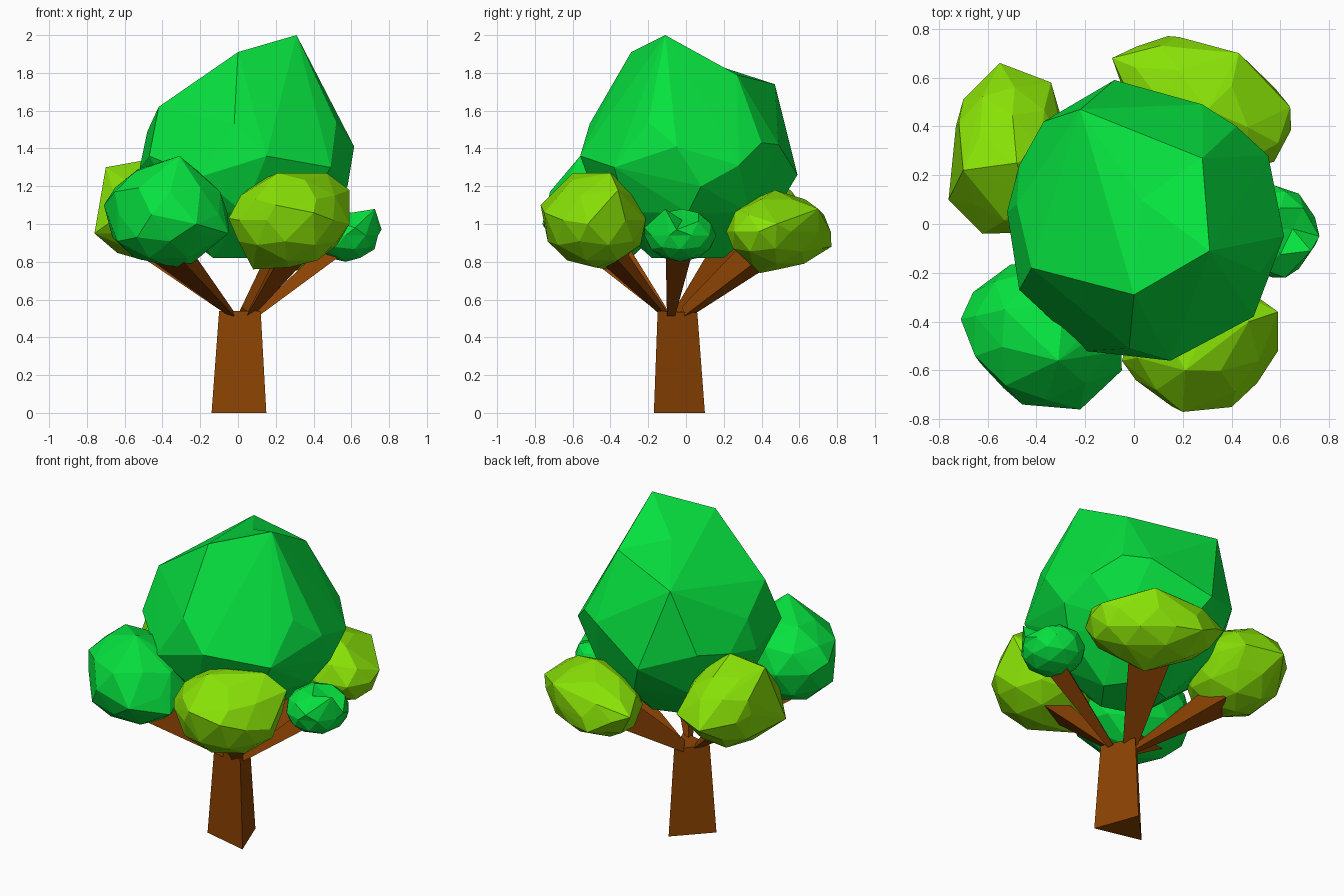
import bpy, bmesh, math
from mathutils import Vector, Matrix

if "Cube" in bpy.data.objects:
    bpy.data.objects.remove(bpy.data.objects["Cube"])


def material(name, rgb):
    m = bpy.data.materials.new(name)
    m.diffuse_color = (*rgb, 1)
    m.use_nodes = True
    m.node_tree.nodes["Principled BSDF"].inputs["Base Color"].default_value = m.diffuse_color
    return m


GREEN = material("leaf_green", (0.002, 0.76, 0.05))
LIME = material("leaf_lime", (0.25, 0.76, 0.002))
BROWN = material("bark", (0.26, 0.055, 0.001))


def finish(bm, name, mat):
    bmesh.ops.recalc_face_normals(bm, faces=bm.faces)
    me = bpy.data.meshes.new(name)
    bm.to_mesh(me)
    bm.free()
    me.materials.append(mat)
    ob = bpy.data.objects.new(name, me)
    bpy.context.collection.objects.link(ob)
    return ob


def hull(bm):
    res = bmesh.ops.convex_hull(bm, input=bm.verts[:])
    junk = [g for g in res["geom_interior"] + res["geom_unused"]
            if isinstance(g, bmesh.types.BMVert)]
    bmesh.ops.delete(bm, geom=list(set(junk)), context='VERTS')


def clump(name, mat, centre, radii, pulls, turn=0, convex=True):
    """Low-poly ball with a few corners pulled to given places."""
    bm = bmesh.new()
    bmesh.ops.create_icosphere(bm, subdivisions=2, radius=1.0)
    bm.transform(Matrix.Translation(centre) @ Matrix.Rotation(math.radians(turn), 4, 'Z')
                 @ Matrix.Diagonal((*radii, 1)))
    free = set(bm.verts)
    for p in pulls:
        v = min(free, key=lambda q: (q.co - Vector(p)).length)
        v.co = p
        free.discard(v)
    if convex:
        bmesh.ops.delete(bm, geom=bm.edges[:], context='EDGES_FACES')
        hull(bm)
    return finish(bm, name, mat)


def prism(name, low, high):
    """Three-sided tapered solid between two triangles."""
    bm = bmesh.new()
    a = [bm.verts.new(p) for p in low]
    b = [bm.verts.new(p) for p in high]
    bm.faces.new(a)
    bm.faces.new(b)
    for i in range(3):
        j = (i + 1) % 3
        bm.faces.new((a[i], a[j], b[j], b[i]))
    return finish(bm, name, BROWN)


# Trunk: tapered triangular post
prism("trunk",
      [(0.15, -0.17, 0), (0.05, 0.10, 0), (-0.14, -0.10, 0)],
      [(0.12, -0.15, 0.54), (0.04, 0.06, 0.53), (-0.10, -0.09, 0.54)])


# Branches: thin at the trunk, wide where they meet the leaves, flat underneath
def branch(name, start, end, r0, r1):
    s, e = Vector(start), Vector(end)
    d = (e - s).normalized()
    side = d.cross(Vector((0, 0, 1))).normalized()
    up = side.cross(d)

    def tri(c, r):
        return [c + r * (0.8 * math.cos(t) * up + math.sin(t) * side)
                for t in (math.radians(120 * k) for k in range(3))]
    prism(name, tri(s, r0), tri(e, r1))


branch("branch_front_left", (-0.03, -0.10, 0.52), (-0.38, -0.41, 0.88), 0.025, 0.15)
branch("branch_front_right", (0.06, -0.11, 0.52), (0.29, -0.42, 0.87), 0.025, 0.11)
branch("branch_right", (0.10, -0.08, 0.52), (0.52, -0.04, 0.86), 0.025, 0.08)
branch("branch_back_right", (0.03, 0.0, 0.53), (0.23, 0.40, 0.85), 0.05, 0.14)
branch("branch_back_left", (-0.03, -0.06, 0.52), (-0.44, 0.22, 0.88), 0.025, 0.13)

# Main crown: faceted hull through its key corners, rounded off underneath
peak, back_peak = Vector((0.31, -0.11, 2.0)), Vector((-0.22, 0.47, 1.74))
crown = [peak, back_peak, (0, -0.29, 1.91), (0.28, 0.27, 1.79),
         (-0.02, -0.51, 1.53), (0.52, -0.20, 1.54), (-0.42, -0.18, 1.62), (-0.47, -0.27, 1.36),
         (-0.48, 0.08, 1.49), (0.28, 0.49, 1.42), (0.15, -0.56, 1.36), (-0.20, -0.52, 1.25),
         (-0.52, 0.05, 1.30), (-0.47, 0.24, 1.33), (-0.37, 0.42, 1.36), (-0.08, 0.59, 1.26),
         (0.42, 0.40, 1.43), (0.55, 0.28, 1.31), (0.615, -0.05, 1.41), (0.58, 0.08, 1.20),
         (0.49, -0.38, 1.30)]
for n, r, z in ((8, 0.46, 1.06), (5, 0.20, 0.82)):
    crown += [(0.03 + r * math.cos(k * math.tau / n), 0.01 + r * math.sin(k * math.tau / n), z)
              for k in range(n)]
bm = bmesh.new()
for p in crown:
    bm.verts.new(p)
hull(bm)
# shallow dip along the ridge between the two peaks
for e in bm.edges[:]:
    a, b = e.verts
    if min((a.co - peak).length + (b.co - back_peak).length,
           (b.co - peak).length + (a.co - back_peak).length) < 0.01:
        _, mid = bmesh.utils.edge_split(e, a, 0.5)
        mid = mid if mid is not a else _
        mid.co = (0.03, 0.10, 1.86)
        bmesh.ops.connect_verts(bm, verts=[mid] + [
            v for f in mid.link_faces for v in f.verts
            if v is not mid and v not in (a, b)])
        break
bmesh.ops.triangulate(bm, faces=[f for f in bm.faces if len(f.verts) > 3])
finish(bm, "crown", GREEN)

# Side leaf clumps
clump("leaves_front_left", GREEN, (-0.38, -0.45, 1.05), (0.33, 0.30, 0.27),
      [(-0.31, -0.56, 1.36), (-0.71, -0.39, 1.10), (-0.53, -0.35, 1.29), (-0.22, -0.76, 1.0),
       (-0.05, -0.60, 0.95), (-0.63, -0.57, 1.05), (-0.27, -0.35, 0.77)], -15)
clump("leaves_front_right", LIME, (0.27, -0.48, 1.02), (0.31, 0.28, 0.25),
      [(0.21, -0.60, 1.27), (0.47, -0.40, 1.27), (0.59, -0.52, 1.0), (0.59, -0.36, 1.18),
       (0.20, -0.77, 1.10), (-0.05, -0.56, 1.03), (0.08, -0.42, 0.76), (0.40, -0.75, 1.06)], 15)
clump("leaves_right", GREEN, (0.57, -0.03, 0.94), (0.18, 0.19, 0.14),
      [(0.725, -0.11, 1.08), (0.65, -0.02, 1.02), (0.76, -0.05, 0.97), (0.54, -0.02, 1.08),
       (0.62, -0.22, 0.98)], 0, False)
clump("leaves_back_right", LIME, (0.29, 0.49, 0.96), (0.38, 0.24, 0.20),
      [(-0.09, 0.68, 1.0), (0.14, 0.77, 0.88), (0.30, 0.47, 1.18), (0.43, 0.70, 1.08),
       (0.64, 0.48, 1.0), (0.25, 0.39, 0.74)], -28)
clump("leaves_back_left", LIME, (-0.51, 0.28, 1.06), (0.25, 0.32, 0.25),
      [(-0.55, 0.66, 1.03), (-0.70, 0.22, 1.30), (-0.48, 0.25, 1.34), (-0.76, 0.10, 0.95),
       (-0.73, 0.40, 1.08), (-0.34, 0.58, 1.05), (-0.62, -0.04, 1.05)], 10)
